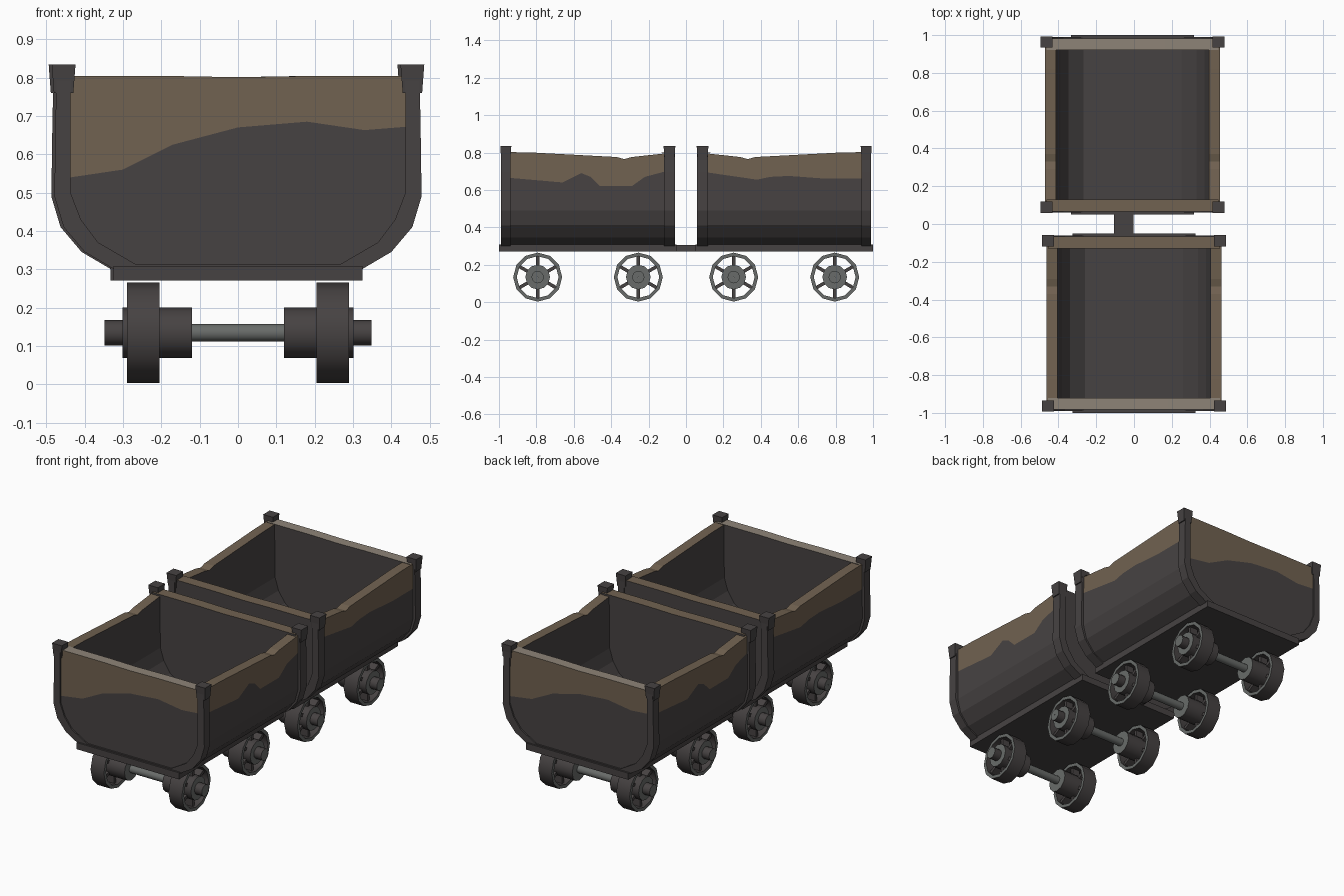
import bpy, bmesh, math
from mathutils import Matrix, Vector

if "Cube" in bpy.data.objects:
    bpy.data.objects.remove(bpy.data.objects["Cube"])


def material(name, rgb):
    m = bpy.data.materials.new(name)
    m.diffuse_color = (*rgb, 1)
    m.use_nodes = True
    m.node_tree.nodes["Principled BSDF"].inputs["Base Color"].default_value = m.diffuse_color
    return m


MATS = [material("dark iron", (0.062, 0.055, 0.055)),
        material("rust brown", (0.165, 0.122, 0.082)),
        material("worn rim", (0.27, 0.23, 0.185)),
        material("axle steel", (0.14, 0.148, 0.142))]
DARK, BROWN, WORN, STEEL = range(4)


def finish(bm, name, back=False, smooth=False):
    bmesh.ops.remove_doubles(bm, verts=bm.verts, dist=0.0002)
    bmesh.ops.recalc_face_normals(bm, faces=bm.faces)
    me = bpy.data.meshes.new(name)
    bm.to_mesh(me)
    bm.free()
    for m in MATS:
        me.materials.append(m)
    ob = bpy.data.objects.new(name, me)
    bpy.context.collection.objects.link(ob)
    if back:  # the rear cart is the front cart turned around
        ob.rotation_euler.z = math.pi
        ob.location.x = -0.008
    if smooth:
        bpy.context.view_layer.objects.active = ob
        ob.select_set(True)
        bpy.ops.object.shade_smooth_by_angle(angle=math.radians(40))
        ob.select_set(False)
    return ob


def interp(pts, t):
    pts = sorted(pts)
    if t <= pts[0][0]:
        return pts[0][1]
    for (a, u), (b, v) in zip(pts, pts[1:]):
        if t <= b:
            return u + (v - u) * (t - a) / (b - a)
    return pts[-1][1]


def sheet(bm, columns, mats):
    """Grid of faces through columns of points, one material per row."""
    cols = [[bm.verts.new(p) for p in c] for c in columns]
    for a, b in zip(cols, cols[1:]):
        for i, m in enumerate(mats):
            bm.faces.new((a[i], b[i], b[i + 1], a[i + 1])).material_index = m


def box(bm, lo, hi, mat=DARK, taper=1.0):
    c, d = (Vector(lo) + Vector(hi)) / 2, Vector(hi) - Vector(lo)
    vs = bmesh.ops.create_cube(bm, size=1)["verts"]
    for v in vs:
        k = taper if v.co.z < 0 else 1
        v.co = Vector((v.co.x * d.x * k, v.co.y * d.y * k, v.co.z * d.z)) + c
    for f in {f for v in vs for f in v.link_faces}:
        f.material_index = mat
    return vs


# wall sections, sagging rim and wavy paint edges
OUTER = [(0, 0.30), (0.31, 0.302), (0.39, 0.347), (0.443, 0.412), (0.464, 0.49)]
INNER = [(0.402, 0.50), (0.38, 0.43), (0.34, 0.37), (0.26, 0.315), (0, 0.315)]
RIM = [(-0.98, 0.803), (-0.82, 0.80), (-0.37, 0.776), (-0.33, 0.765),
       (-0.29, 0.776), (-0.07, 0.80)]
PAINT_R = [(-0.98, 0.668), (-0.66, 0.64), (-0.56, 0.69), (-0.51, 0.67),
           (-0.46, 0.62), (-0.29, 0.62), (-0.22, 0.67), (-0.07, 0.71)]
PAINT_L = [(-0.98, 0.66), (-0.75, 0.66), (-0.55, 0.675), (-0.45, 0.67),
           (-0.38, 0.655), (-0.07, 0.70)]
PAINT_F = [(-0.455, 0.537), (-0.3, 0.56), (-0.17, 0.625), (0, 0.67),
           (0.18, 0.685), (0.33, 0.663), (0.455, 0.673)]


def tub(back, label):
    bm = bmesh.new()
    # curved sides and floor
    for s, paint in ((1, PAINT_R), (-1, PAINT_L)):
        cols = []
        for y in sorted({p[0] for p in RIM + paint}):
            rim = interp(RIM, y)
            sec = OUTER + [(0.463, interp(paint, y)), (0.462, rim), (0.405, rim)] + INNER
            cols.append([(s * x, y, z) for x, z in sec])
        sheet(bm, cols, [DARK] * 5 + [BROWN] * 2 + [DARK] * 5)
    # end walls
    xs = sorted({p[0] for p in PAINT_F} | {0.39, -0.39, 0.443, -0.443, 0.31, -0.31})
    for yo, yi, low, top in ((-0.982, -0.922, BROWN, WORN), (-0.066, -0.13, DARK, BROWN)):
        cols = []
        for x in xs:
            zb = interp(OUTER, abs(x))
            rim = 0.804 if x else 0.801
            cols.append([(x, yo, zb), (x, yo, interp(PAINT_F, x)), (x, yo, rim),
                         (x, yi, rim), (x, yi, zb)])
        sheet(bm, cols, [DARK, low, top, DARK])
    finish(bm, label + "_tub", back)


FRAME_OUT = [(0.473, 0.80), (0.476, 0.70), (0.479, 0.49), (0.455, 0.41),
             (0.40, 0.345), (0.32, 0.298)]
FRAME_IN = [(0.436, 0.80), (0.437, 0.70), (0.437, 0.50), (0.41, 0.43),
            (0.365, 0.37), (0.265, 0.312)]


def frames(back, label):
    bm = bmesh.new()
    for y0, y1 in ((-0.99, -0.937), (-0.117, -0.06)):
        o = FRAME_OUT + [(-x, z) for x, z in reversed(FRAME_OUT)]
        i = FRAME_IN + [(-x, z) for x, z in reversed(FRAME_IN)]
        sheet(bm, [[(a[0], y0, a[1]), (a[0], y1, a[1]), (b[0], y1, b[1]),
                    (b[0], y0, b[1]), (a[0], y0, a[1])] for a, b in zip(o, i)], [DARK] * 4)
        # post caps
        for s in (1, -1):
            x0, x1 = sorted((s * 0.424, s * 0.486))
            box(bm, (x0, y0 - 0.003, 0.76), (x1, y1 + 0.003, 0.834), DARK, 0.82)
    finish(bm, label + "_corner_frames", back)


def base(back, label):
    bm = bmesh.new()
    box(bm, (-0.325, -1.0, 0.27), (0.325, -0.05, 0.308))
    finish(bm, label + "_base_plate", back)


def lathe(bm, prof, cy, cz, s, n=12, closed=False):
    """Spin an (x, radius) profile about an axle; flat sides become steel."""
    prof = prof + prof[:1] if closed else prof
    cols = []
    for k in range(n + 1):
        a = math.tau * k / n
        cols.append([(s * x, cy + r * math.sin(a), cz + r * math.cos(a)) for x, r in prof])
    mats = [STEEL if abs(a[0] - b[0]) < 1e-6 else DARK for a, b in zip(prof, prof[1:])]
    sheet(bm, cols, mats)


def wheelset(y, label):
    cz = 0.134
    bm = bmesh.new()
    for s in (1, -1):
        lathe(bm, [(0.205, 0.112), (0.205, 0.131), (0.29, 0.131), (0.29, 0.112)],
              y, cz, s, closed=True)
        lathe(bm, [(0.12, 0.001), (0.12, 0.066), (0.302, 0.066), (0.302, 0.033),
                   (0.348, 0.033), (0.348, 0.001)], y, cz, s)
        # six spokes
        for k in range(6):
            x0, x1 = sorted((s * 0.225, s * 0.272))
            vs = box(bm, (x0, -0.009, 0.058), (x1, 0.009, 0.118))
            m = Matrix.Translation((0, y, cz)) @ Matrix.Rotation(k * math.pi / 3, 4, 'X')
            bmesh.ops.transform(bm, matrix=m, verts=vs)
    finish(bm, label + "_wheels", smooth=True)
    bm = bmesh.new()
    lathe(bm, [(-0.125, 0.023), (0.125, 0.023)], y, cz, 1)
    for f in bm.faces:
        f.material_index = STEEL
    finish(bm, label + "_axle", smooth=True)


for back, label in ((False, "front_cart"), (True, "rear_cart")):
    tub(back, label)
    frames(back, label)
    base(back, label)
for i, y in enumerate((-0.793, -0.255, 0.255, 0.795)):
    wheelset(y, "wheelset_%d" % (i + 1))

# coupling bar between the carts
bm = bmesh.new()
box(bm, (-0.105, -0.08, 0.272), (-0.003, 0.08, 0.306))
finish(bm, "coupling_bar")
